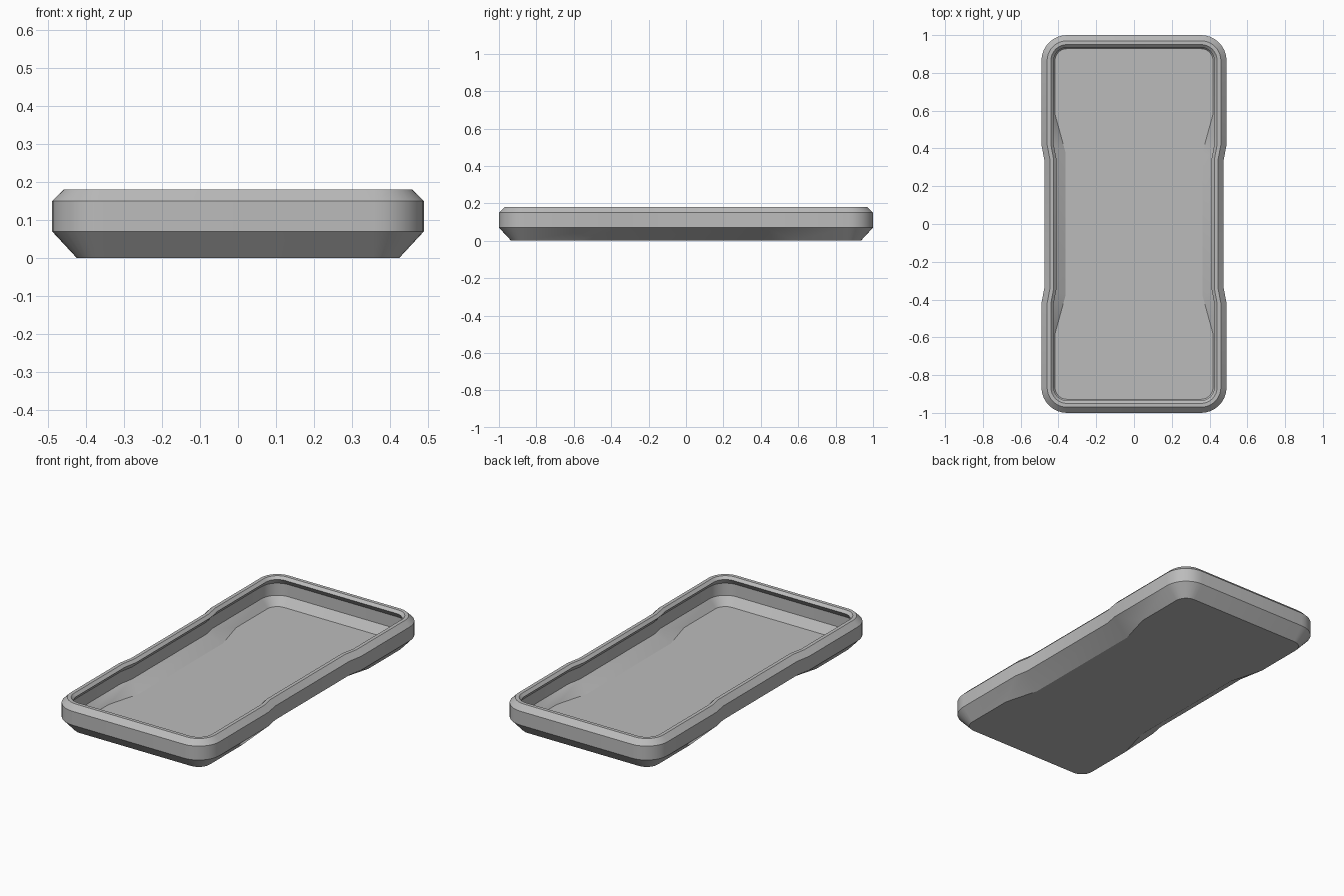
import bpy, bmesh, math

cube = bpy.data.objects.get("Cube")
if cube:
    bpy.data.objects.remove(cube, do_unlink=True)

grey = bpy.data.materials.new("plain_grey")
grey.use_nodes = True
colour = (0.5, 0.5, 0.5, 1)
grey.diffuse_color = colour
grey.node_tree.nodes["Principled BSDF"].inputs["Base Color"].default_value = colour

HALF_W, HALF_L, RADIUS, STEPS = 0.49, 1.0, 0.135, 8
# Waist of the long sides: where it starts, where it is full, and its depth
RIM_WAIST = (0.42, 0.34, 0.015)
BASE_WAIST = (0.58, 0.38, 0.055)


def outline(inset, waist):
    """Rounded rectangle with pinched long sides, counter-clockwise."""
    start, full, depth = waist
    w, r = HALF_W - inset, RADIUS - inset
    cx, cy = HALF_W - RADIUS, HALF_L - RADIUS
    side = [(w, -start), (w - depth, -full), (w - depth, full), (w, start)]
    for i in range(STEPS + 1):
        a = math.pi / 2 * i / STEPS
        side.append((cx + r * math.cos(a), cy + r * math.sin(a)))
    for i in range(STEPS + 1):
        a = math.pi / 2 * (1 + i / STEPS)
        side.append((-cx + r * math.cos(a), cy + r * math.sin(a)))
    # The other half is the same run turned half way round
    left = [(-w, start), (-w + depth, full), (-w + depth, -full), (-w, -start)]
    lower = [(-x, -y) for x, y in side[4:]]
    return side + left + lower


# Section of the tray from the underside, over the rim and down to the floor
section = [
    (0.065, 0.0, BASE_WAIST),
    (0.0, 0.07, RIM_WAIST),
    (0.0, 0.15, RIM_WAIST),
    (0.03, 0.18, RIM_WAIST),
    (0.05, 0.18, RIM_WAIST),
    (0.065, 0.165, RIM_WAIST),
    (0.035, 0.13, RIM_WAIST),
    (0.035, 0.06, RIM_WAIST),
    (0.072, 0.012, BASE_WAIST),
]

bm = bmesh.new()
rings = [[bm.verts.new((x, y, z)) for x, y in outline(inset, waist)]
         for inset, z, waist in section]
for low, high in zip(rings, rings[1:]):
    n = len(low)
    for i in range(n):
        j = (i + 1) % n
        bm.faces.new((low[i], low[j], high[j], high[i]))
bm.faces.new(list(reversed(rings[0])))   # underside
bm.faces.new(rings[-1])                  # inner floor
bmesh.ops.recalc_face_normals(bm, faces=bm.faces)

mesh = bpy.data.meshes.new("case_tray")
bm.to_mesh(mesh)
bm.free()
mesh.materials.append(grey)
tray = bpy.data.objects.new("case_tray", mesh)
bpy.context.collection.objects.link(tray)

# Smooth corners, crisp section edges
bpy.ops.object.select_all(action="DESELECT")
tray.select_set(True)
bpy.context.view_layer.objects.active = tray
bpy.ops.object.shade_smooth_by_angle(angle=math.radians(25))
